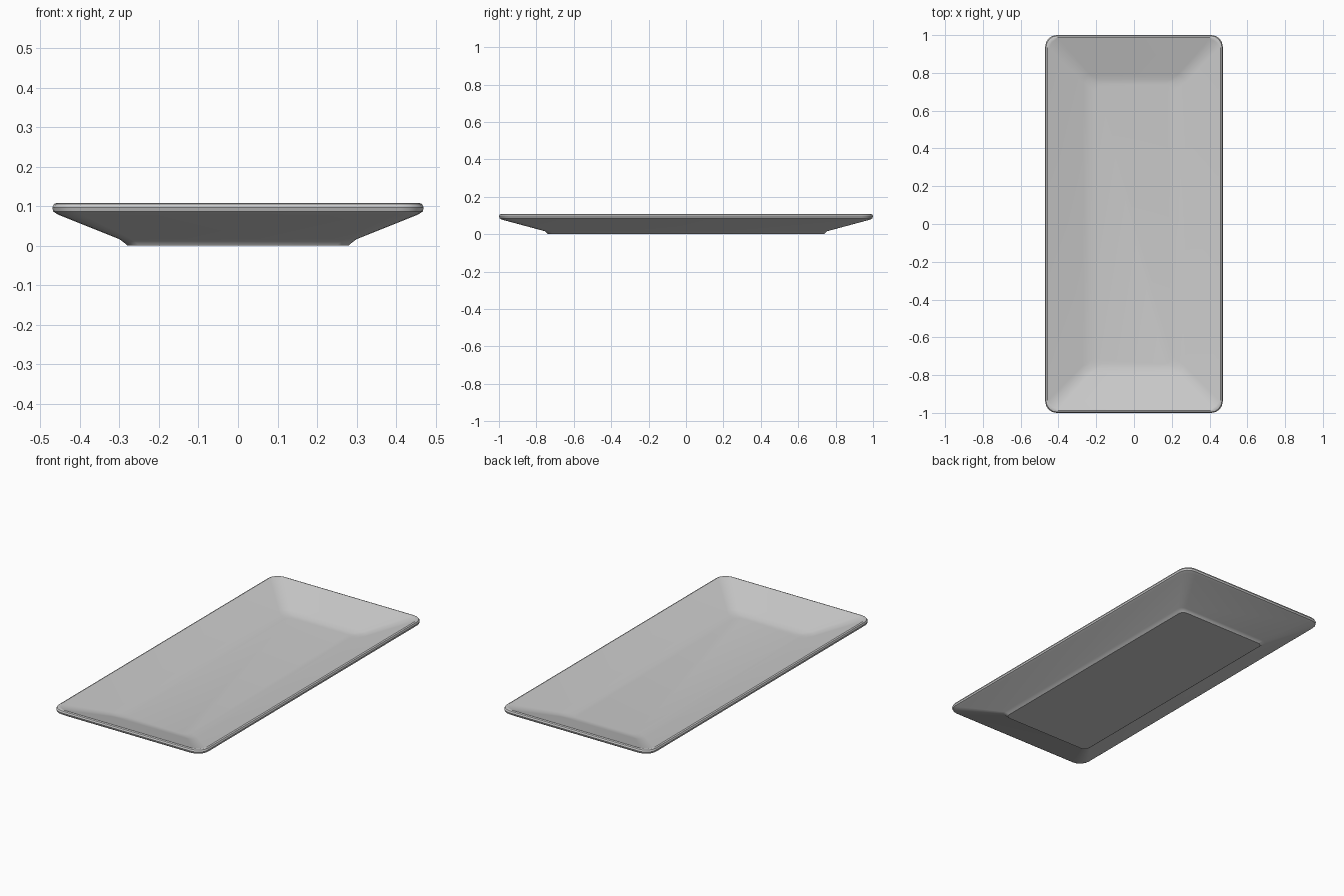
import bpy, bmesh, math

cube = bpy.data.objects.get("Cube")
if cube:
    bpy.data.objects.remove(cube, do_unlink=True)

glaze = bpy.data.materials.new("pale_grey_glaze")
glaze.use_nodes = True
colour = (0.6, 0.6, 0.6, 1)
glaze.diffuse_color = colour
glaze.node_tree.nodes["Principled BSDF"].inputs["Base Color"].default_value = colour


def rounded_rectangle(bm, half_x, half_y, z, radius, steps=4):
    """One ring of vertices with rounded corners."""
    ring = []
    for corner, (sx, sy) in enumerate([(1, 1), (-1, 1), (-1, -1), (1, -1)]):
        for i in range(steps + 1):
            a = math.pi / 2 * (corner + i / steps)
            ring.append(bm.verts.new((sx * (half_x - radius) + radius * math.cos(a),
                                      sy * (half_y - radius) + radius * math.sin(a), z)))
    return ring


# Rings from the foot, up the outside, over the rim and down to the floor:
# half width, half length, height, corner radius
profile = [
    (0.28, 0.74, 0.0, 0.03),
    (0.288, 0.744, 0.007, 0.03),
    (0.30, 0.755, 0.016, 0.03),
    (0.455, 0.985, 0.078, 0.06),
    (0.468, 0.997, 0.086, 0.06),
    (0.47, 1.0, 0.096, 0.06),
    (0.466, 0.996, 0.105, 0.06),
    (0.458, 0.988, 0.108, 0.055),
    (0.448, 0.978, 0.105, 0.05),
    (0.27, 0.79, 0.042, 0.04),
    (0.235, 0.765, 0.034, 0.04),
    (0.20, 0.74, 0.031, 0.04),
]

bm = bmesh.new()
rings = [rounded_rectangle(bm, *p) for p in profile]
for low, high in zip(rings, rings[1:]):
    for i in range(len(low)):
        j = (i + 1) % len(low)
        bm.faces.new((low[i], low[j], high[j], high[i]))
bm.faces.new(rings[0][::-1])   # underside
bm.faces.new(rings[-1])        # floor

mesh = bpy.data.meshes.new("serving_plate")
bm.to_mesh(mesh)
bm.free()
mesh.materials.append(glaze)
plate = bpy.data.objects.new("serving_plate", mesh)
bpy.context.collection.objects.link(plate)

# Smooth glaze with a crisp edge under the foot
bpy.context.view_layer.objects.active = plate
plate.select_set(True)
bpy.ops.object.shade_smooth_by_angle(angle=math.radians(35))
